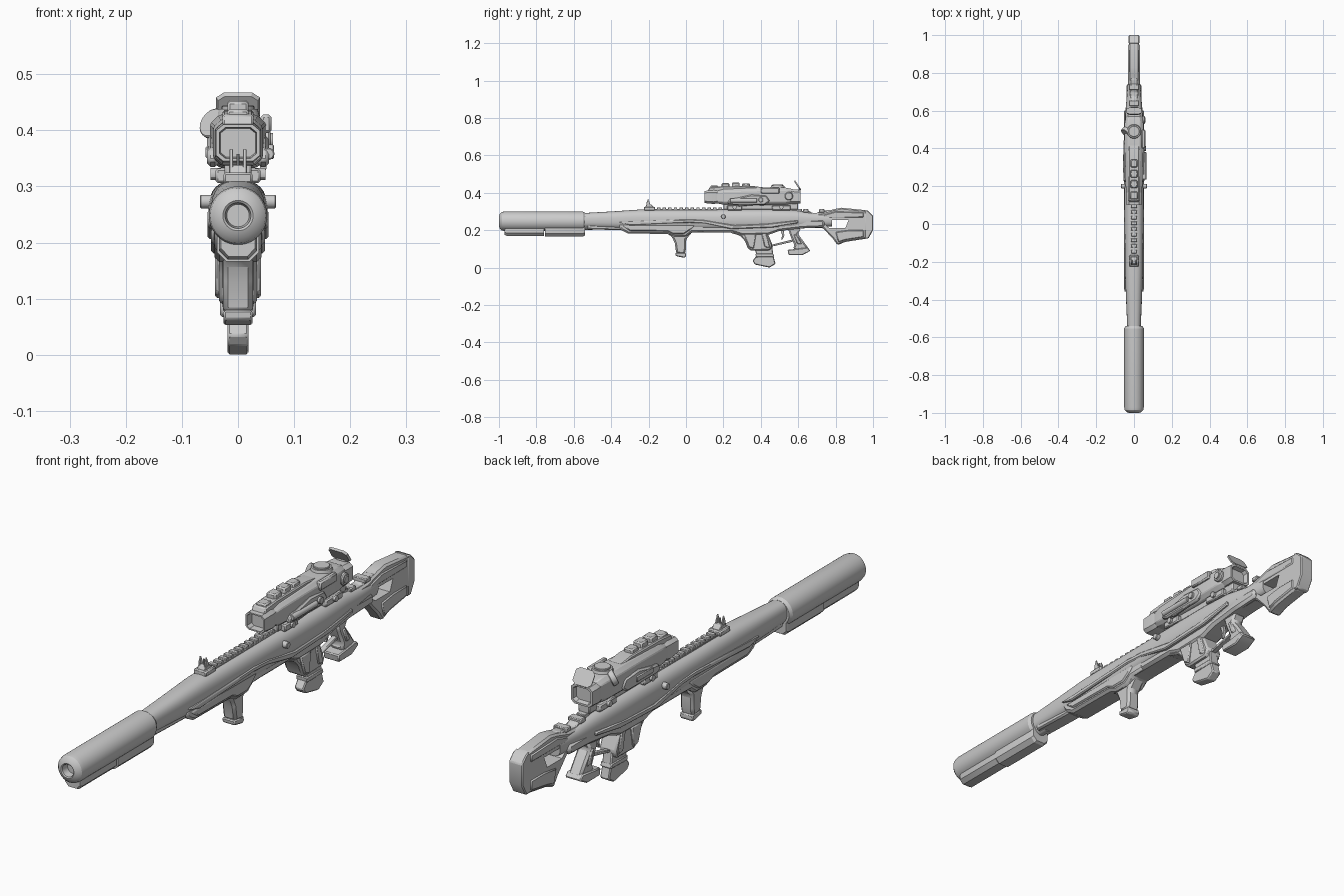
import bpy, bmesh, math
from mathutils import Vector, Matrix


def finish(name, bm, bevel=0, mirror=False):
    bmesh.ops.recalc_face_normals(bm, faces=bm.faces)
    me = bpy.data.meshes.new(name)
    bm.to_mesh(me)
    bm.free()
    ob = bpy.data.objects.new(name, me)
    bpy.context.collection.objects.link(ob)
    if bevel:
        m = ob.modifiers.new("Bevel", 'BEVEL')
        m.width = bevel
        m.limit_method = 'ANGLE'
    if mirror:
        ob.modifiers.new("Mirror", 'MIRROR')
    return ob


def prof(name, pts, x1, x0=None, bevel=.004, mirror=False):
    """Side outline of (y, z) points, extruded across x."""
    x0 = -x1 if x0 is None else x0
    bm = bmesh.new()
    f = bm.faces.new([bm.verts.new((x0, y, z)) for y, z in pts])
    r = bmesh.ops.extrude_face_region(bm, geom=[f])
    bmesh.ops.translate(bm, vec=(x1 - x0, 0, 0),
                        verts=[v for v in r['geom'] if isinstance(v, bmesh.types.BMVert)])
    return finish(name, bm, bevel, mirror)


def box(name, y0, y1, z0, z1, x1, x0=None, **kw):
    return prof(name, [(y0, z0), (y1, z0), (y1, z1), (y0, z1)], x1, x0, **kw)


def loft(name, sections, p=2.0, n=32, k=None, bevel=0):
    """Skin over (y, half width, z low, z high); superellipse, or octagon if k is given."""
    if k:
        ring = [(1, k), (k, 1), (-k, 1), (-1, k), (-1, -k), (-k, -1), (k, -1), (1, -k)]
    else:
        def q(v):
            return math.copysign(abs(v) ** (2 / p), v)
        ring = [(q(math.cos(math.tau * i / n)), q(math.sin(math.tau * i / n))) for i in range(n)]
    bm = bmesh.new()
    rings = [[bm.verts.new((u * w, y, (a + b) / 2 + v * (b - a) / 2)) for u, v in ring]
             for y, w, a, b in sections]
    for A, B in zip(rings, rings[1:]):
        for i in range(len(ring)):
            j = (i + 1) % len(ring)
            bm.faces.new((A[i], A[j], B[j], B[i]))
    bm.faces.new(rings[0])
    bm.faces.new(rings[-1])
    return finish(name, bm, bevel)


def rod(name, a, b, r, n=24, r2=None, mirror=False, bevel=0):
    a, b = Vector(a), Vector(b)
    rot = (b - a).to_track_quat('Z', 'Y').to_matrix().to_4x4()
    bm = bmesh.new()
    bmesh.ops.create_cone(bm, cap_ends=True, segments=n, radius1=r, radius2=r if r2 is None else r2,
                          depth=(b - a).length, matrix=Matrix.Translation((a + b) / 2) @ rot)
    return finish(name, bm, bevel, mirror)


# Suppressor with rounded nose and bore, plus tube underneath
C = .248
loft("suppressor", [(y, r, C - r, C + r) for y, r in
     [(-.97, .02), (-.997, .023), (-1, .027), (-.995, .04), (-.985, .049), (-.97, .052),
      (-.552, .052), (-.54, .045)]], n=40)
loft("under_tube_front", [(-.97, .03, .175, .24), (-.96, .034, .17, .24), (-.76, .034, .17, .24)], k=.55)
loft("under_tube_rear", [(-.755, .037, .166, .24), (-.55, .037, .166, .24), (-.54, .033, .172, .24)], k=.55)
loft("barrel_collar", [(-.56, .03, .2, .285), (-.5, .03, .2, .285)])

# Main body shell
loft("body_shell", [(-.54, .036, .212, .292), (-.4, .042, .207, .3), (-.25, .048, .2, .31),
                    (0, .05, .198, .31), (.2, .052, .198, .311), (.45, .053, .2, .312),
                    (.58, .047, .205, .308), (.68, .038, .215, .292), (.78, .03, .22, .29)], p=2.5)
prof("lower_receiver", [(-.1, .26), (-.1, .188), (.25, .188), (.3, .172), (.44, .175), (.5, .196),
                        (.62, .21), (.74, .215), (.74, .255)], .041, bevel=.01)
prof("side_sweep", [(-.36, .243), (.02, .258), (.1, .254), (.26, .226), (.42, .233), (.6, .253),
                    (.6, .238), (.46, .214), (.24, .206), (.1, .235), (.02, .24), (-.3, .225)],
     .054, .03, mirror=True)
rod("side_pin", (.03, .2, .273), (.068, .2, .273), .012, mirror=True, bevel=.002)

# Handguard and foregrip
prof("forward_keel", [(-.53, .24), (-.53, .205), (-.36, .2), (-.3, .2), (-.3, .24)], .03, bevel=.006)
prof("handguard", [(-.37, .235), (-.345, .2), (-.31, .182), (-.1, .18), (-.06, .165), (.0, .165),
                   (.03, .188), (.1, .19), (.1, .235)], .042, bevel=.009)
prof("handguard_panel", [(-.34, .225), (-.3, .196), (-.1, .194), (-.07, .18), (-.01, .18),
                         (.02, .2), (.05, .228)], .048, .03, bevel=.005, mirror=True)
prof("foregrip", [(-.115, .19), (-.075, .165), (-.06, .13), (-.052, .075), (-.006, .07),
                  (0, .1), (.0, .15), (.035, .192)], .027, bevel=.009)
prof("foregrip_foot", [(-.058, .08), (-.056, .062), (-.008, .052), (.001, .06), (0, .078)], .026)

# Magazine well and magazine
prof("magazine_well", [(.235, .2), (.235, .187), (.29, .17), (.315, .142), (.332, .1), (.351, .09),
                       (.452, .093), (.463, .12), (.43, .2)], .034, bevel=.007)
prof("well_cheek", [(.31, .18), (.335, .11), (.362, .1), (.375, .18)], .041, .028, mirror=True)
prof("well_rear_rib", [(.4, .2), (.42, .11), (.45, .105), (.425, .2)], .038, .028, mirror=True)
prof("magazine", [(.36, .12), (.46, .12), (.468, .06), (.479, .02), (.447, 0), (.37, .016),
                  (.355, .035), (.378, .066)], .019)
prof("magazine_band", [(.372, .075), (.466, .075), (.472, .058), (.374, .055)], .023, bevel=.003)

# Trigger group and pistol grip
prof("guard_bar", [(.44, .118), (.44, .108), (.57, .138), (.57, .15)], .01, bevel=.002)
prof("trigger", [(.505, .2), (.515, .172), (.508, .15), (.516, .15), (.526, .172), (.522, .2)], .006, bevel=.001)
prof("pistol_grip", [(.545, .21), (.556, .174), (.58, .12), (.572, .1), (.63, .075), (.658, .098),
                     (.625, .145), (.598, .18), (.615, .212)], .026, bevel=.008)
prof("grip_foot", [(.543, .095), (.548, .067), (.623, .067), (.666, .09), (.65, .108), (.59, .1)], .032)
prof("grip_side_panel", [(.575, .178), (.595, .125), (.62, .125), (.592, .178)], .03, .02, mirror=True)

# Stock with open slot
stock = prof("stock", [(.55, .3), (.61, .288), (.72, .292), (.79, .312), (.83, .32), (.96, .307),
                       (.985, .285), (.985, .2), (.965, .155), (.85, .137), (.81, .12), (.785, .155),
                       (.73, .213), (.6, .21)], .027, bevel=.007)
slot = prof("stock_slot_cutter", [(.715, .255), (.87, .255), (.852, .212), (.765, .212)], .2, bevel=0)
slot.hide_render = True
slot.hide_set(True)
cut = stock.modifiers.new("Slot", 'BOOLEAN')
cut.object, cut.solver = slot, 'EXACT'
prof("butt_pad", [(.955, .31), (.975, .303), (1, .278), (1, .2), (.975, .155), (.955, .155)], .028)
prof("stock_lower_plate", [(.8, .19), (.87, .2), (.95, .2), (.95, .163), (.85, .147), (.815, .135)],
     .031, .02, mirror=True)
prof("stock_upper_plate", [(.74, .283), (.8, .3), (.95, .295), (.95, .268), (.72, .266)],
     .031, .02, mirror=True)
prof("cheek_rest", [(.6, .28), (.62, .304), (.66, .302), (.675, .292), (.7, .292), (.72, .304),
                    (.77, .308), (.8, .28)], .02)
for i in range(2):
    box("cheek_step", .625 + .085 * i, .655 + .085 * i, .295, .312, .027, bevel=.003)

# Top rail with teeth, and front sight
box("rail_base", -.2, .62, .3, .314, .017, bevel=.002)
for i in range(14):
    y = -.155 + i * .03
    box("rail_tooth", y, y + .018, .31, .322, .016, bevel=.002)
box("sight_base", -.225, -.165, .305, .325, .026)
prof("sight_block", [(-.22, .32), (-.17, .32), (-.185, .338), (-.21, .338)], .016, bevel=.002)
prof("sight_ear", [(-.215, .32), (-.185, .32), (-.195, .35), (-.203, .368), (-.21, .35)],
     .015, .009, bevel=.001, mirror=True)
rod("sight_post", (0, -.2, .33), (0, -.2, .358), .003, 8)

# Scope mount
box("scope_mount", .2, .6, .31, .35, .024)
for y0, y1 in ((.22, .3), (.46, .56)):
    box("mount_clamp", y0, y1, .306, .332, .04)
    rod("clamp_screw", (.03, (y0 + y1) / 2, .322), (.049, (y0 + y1) / 2, .322), .011, 12, mirror=True)

# Scope body: hood, housing and eyepiece
loft("scope_hood", [(.125, .031, .352, .403), (.1, .033, .35, .405), (.1, .039, .345, .41),
                    (.15, .041, .34, .414), (.17, .038, .345, .412)], k=.68)
loft("scope_housing", [(.16, .038, .344, .41), (.2, .044, .337, .42), (.34, .047, .335, .425),
                       (.4, .05, .333, .428), (.53, .05, .335, .428), (.57, .042, .343, .42)],
     k=.66, bevel=.003)
loft("scope_eyepiece", [(.55, .042, .343, .416), (.575, .046, .34, .418), (.612, .044, .343, .415),
                        (.612, .036, .35, .408), (.595, .032, .354, .404)], k=.68)
prof("scope_spine", [(.115, .405), (.125, .428), (.19, .434), (.36, .436), (.42, .428), (.42, .41)], .028)
for i, (y, w, h) in enumerate([(.13, .02, .438), (.19, .019, .452), (.245, .019, .454), (.3, .018, .45)]):
    box("scope_top_block", y, y + .042, .42, h, w, bevel=.005)

# Turrets, knobs and side modules
rod("top_turret", (0, .49, .42), (0, .49, .438), .04, 32, r2=.035)
rod("top_turret_cap", (0, .49, .436), (0, .49, .444), .029, 32, bevel=.002)
rod("left_disc", (-.034, .495, .405), (-.047, .48, .414), .028, 32, bevel=.002)
rod("right_knob", (.04, .55, .382), (.058, .55, .382), .022, 24, bevel=.004)
rod("right_knob_core", (.055, .55, .382), (.062, .55, .382), .013, 16)
prof("side_module", [(.22, .345), (.25, .335), (.42, .335), (.45, .355), (.43, .385), (.35, .39),
                     (.27, .372), (.235, .368)], .055, .035, bevel=.006, mirror=True)
rod("side_emitter", (.054, .235, .358), (.054, .38, .358), .011, 16, bevel=.002)
box("side_bracket", .4, .5, .395, .428, .06, .04, bevel=.005)
rod("module_dial", (.05, .4, .362), (.064, .4, .362), .013, 16, bevel=.002)
rod("mount_lever", (.045, .28, .333), (.045, .43, .345), .006, 10)
box("left_module_plate", .27, .37, .35, .372, -.058, -.05, bevel=.003)

# Flip-up eyepiece cover on its hinge
cap = loft("eyepiece_cover", [(-.004, .036, -.027, .027), (.004, .039, -.03, .03)], k=.65)
cap.location = (0, .596, .44)
cap.rotation_euler = (math.radians(33), 0, 0)
rod("cover_hinge", (-.018, .608, .417), (.018, .608, .417), .006, 12)

# Smooth the curved faces, keep hard edges
bpy.ops.object.select_all(action='SELECT')
bpy.context.view_layer.objects.active = stock
bpy.ops.object.shade_smooth_by_angle()
